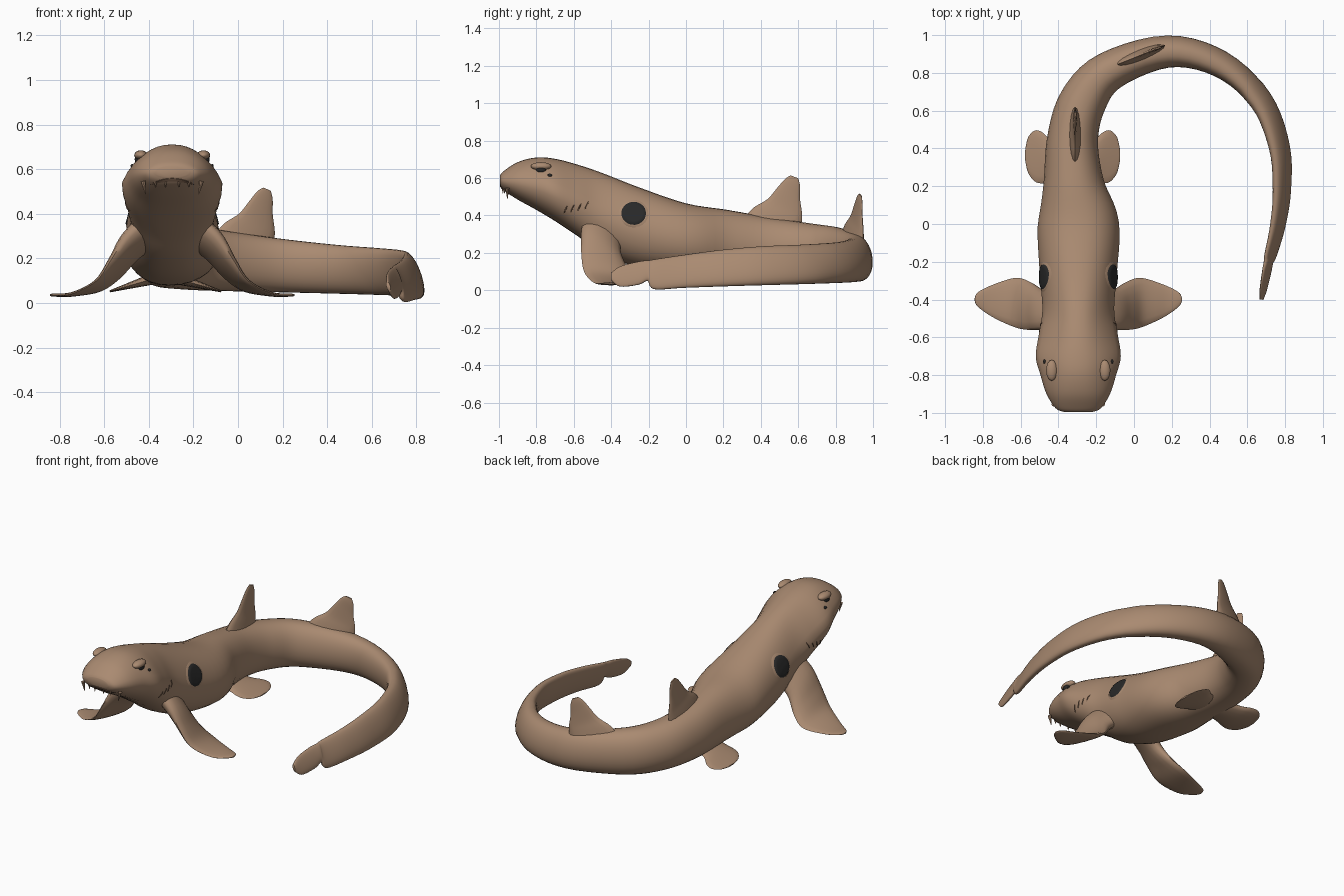
import bpy, math
from mathutils import Vector
from mathutils.bvhtree import BVHTree

if "Cube" in bpy.data.objects:
    bpy.data.objects.remove(bpy.data.objects["Cube"])

MID = -0.295  # centre line of head and trunk


def material(name, col):
    m = bpy.data.materials.new(name)
    m.diffuse_color = (*col, 1)
    m.use_nodes = True
    m.node_tree.nodes["Principled BSDF"].inputs["Base Color"].default_value = m.diffuse_color
    return m


SKIN = material("brown skin", (0.40, 0.255, 0.165))
DARK = material("black spot", (0.022, 0.022, 0.022))
SLIT = material("dark brown crease", (0.16, 0.095, 0.06))


def build(name, verts, faces, mat):
    me = bpy.data.meshes.new(name)
    me.from_pydata(verts, [], faces)
    me.materials.append(mat)
    ob = bpy.data.objects.new(name, me)
    bpy.context.collection.objects.link(ob)
    bpy.ops.object.select_all(action='DESELECT')
    ob.select_set(True)
    bpy.context.view_layer.objects.active = ob
    bpy.ops.object.mode_set(mode='EDIT')
    bpy.ops.mesh.select_all(action='SELECT')
    bpy.ops.mesh.normals_make_consistent(inside=False)
    bpy.ops.object.mode_set(mode='OBJECT')
    bpy.ops.object.shade_smooth_by_angle(angle=math.radians(60))
    return ob


def spline(rows, steps):
    """Catmull-Rom through rows of equal-length number tuples."""
    rows = [Vector(r) for r in rows]
    out = []
    for i in range(len(rows) - 1):
        p0, p1 = rows[max(i - 1, 0)], rows[i]
        p2, p3 = rows[i + 1], rows[min(i + 2, len(rows) - 1)]
        for s in range(steps):
            t = s / steps
            out.append(0.5 * (2 * p1 + (p2 - p0) * t + (2 * p0 - 5 * p1 + 4 * p2 - p3) * t * t
                              + (3 * p1 - p0 - 3 * p2 + p3) * t ** 3))
    return out + [rows[-1]]


def loft(name, rings, mat):
    n = len(rings[0])
    verts = [v for r in rings for v in r]
    faces = [(i * n + j, i * n + (j + 1) % n, (i + 1) * n + (j + 1) % n, (i + 1) * n + j)
             for i in range(len(rings) - 1) for j in range(n)]
    faces += [tuple(range(n)), tuple(range(len(verts) - n, len(verts)))]
    return build(name, verts, faces, mat)


# Head and trunk profile: y, bottom, top, half width
trunk = [(-0.995, 0.565, 0.615, 0.075), (-0.975, 0.535, 0.637, 0.12), (-0.9, 0.485, 0.685, 0.168),
         (-0.8, 0.43, 0.71, 0.2), (-0.7, 0.37, 0.703, 0.225), (-0.58, 0.29, 0.672, 0.208),
         (-0.45, 0.2, 0.628, 0.19), (-0.25, 0.12, 0.55, 0.205), (0, 0.085, 0.465, 0.215)]
# Curled tail: x, y, top, half width
tail = [(-0.32, 0.22, 0.43, 0.16), (-0.325, 0.45, 0.39, 0.135), (-0.27, 0.65, 0.36, 0.125),
        (-0.13, 0.81, 0.335, 0.105), (0.18, 0.913, 0.29, 0.085), (0.46, 0.845, 0.26, 0.07),
        (0.67, 0.655, 0.245, 0.055), (0.768, 0.41, 0.235, 0.045), (0.782, 0.18, 0.215, 0.037),
        (0.76, -0.01, 0.19, 0.03), (0.722, -0.165, 0.167, 0.022)]
# Notched tail tip: y, bottom, top
tip = [(-0.2, 0.05, 0.16), (-0.25, 0.03, 0.155), (-0.35, 0.02, 0.13), (-0.4, 0.055, 0.095)]

stations = [(MID, y, lo, hi, w) for y, lo, hi, w in trunk]
stations += [(x, y, 0.077 - 0.0071 * i, hi, w) for i, (x, y, hi, w) in enumerate(tail)]
stations += [(0.75 + 0.19 * y, y, lo, hi, 0.03 + 0.052 * y) for y, lo, hi in tip]
path = spline(stations, 5)
rings = []
for i, (x, y, lo, hi, w) in enumerate(path):
    a, b = path[max(i - 1, 0)], path[min(i + 1, len(path) - 1)]
    t = Vector((b[0] - a[0], b[1] - a[1])).normalized()
    narrow = 0.1 + 0.25 * math.exp(-((y + 0.6) / 0.35) ** 2) * (x < 0)  # flatter crown
    lean = 0.15 * max(0, x) * (hi - lo)  # tail keel swings outward
    lean *= 1.3 if x > 0.6 else 1
    ring = []
    for k in range(32):
        ang = 2 * math.pi * k / 32
        c, s = [math.copysign(abs(v) ** 0.87, v) for v in (math.cos(ang), math.sin(ang))]
        off = w * c * (1 - narrow * max(0, s)) - lean * s
        ring.append(Vector((x - t.y * off, y + t.x * off, (lo + hi) / 2 + (hi - lo) / 2 * s)))
    rings.append(ring)
body = loft("body", rings, SKIN)
tree = BVHTree.FromPolygons([v.co for v in body.data.vertices],
                            [p.vertices[:] for p in body.data.polygons])


def blade(name, rows):
    """Fin: rows of leading point, trailing point, thickness."""
    rows = spline(rows, 5)
    rings = []
    for i, r in enumerate(rows):
        p, q = rows[max(i - 1, 0)], rows[min(i + 1, len(rows) - 1)]
        a, b = Vector(r[0:3]), Vector(r[3:6])
        grow = Vector(q[0:3]) + Vector(q[3:6]) - Vector(p[0:3]) - Vector(p[3:6])
        n = (b - a).cross(grow).normalized()
        rings.append([(a + b) / 2 + (a - b) / 2 * math.cos(u) + n * r[6] / 2 * math.sin(u)
                      for u in [2 * math.pi * k / 16 for k in range(16)]])
    return loft(name, rings, SKIN)


# Walking front fins: distance out, lead y, lead z, trail y, trail z, thickness
pectoral = [(0.1, -0.545, 0.4, -0.34, 0.28, 0.12), (0.2, -0.56, 0.31, -0.35, 0.2, 0.1),
            (0.27, -0.56, 0.2, -0.31, 0.11, 0.065), (0.34, -0.545, 0.1, -0.285, 0.055, 0.038),
            (0.45, -0.495, 0.042, -0.32, 0.036, 0.02), (0.53, -0.44, 0.036, -0.36, 0.036, 0.014),
            (0.548, -0.41, 0.036, -0.39, 0.036, 0.008)]
# Flat rear fins: distance out, lead y, trail y
pelvic = [(0.02, 0.22, 0.4), (0.11, 0.22, 0.44), (0.16, 0.215, 0.485),
          (0.2, 0.225, 0.495), (0.235, 0.27, 0.46), (0.25, 0.33, 0.4)]
for side, label in ((-1, "left"), (1, "right")):
    blade(label + "_front_fin", [(MID + side * d, ly, lz, MID + side * (d - 0.12 * (lz - tz) * 2), ty, tz, th)
                                 for d, ly, lz, ty, tz, th in pectoral])
    blade(label + "_rear_fin", [(MID - 0.03 + side * d, ly, 0.125 - 0.29 * d,
                                 MID - 0.03 + side * d, ty, 0.125 - 0.29 * d, 0.064 - 0.22 * d)
                                for d, ly, ty in pelvic])

# Back fins: lead distance, lead height, trail distance, trail height, thickness
dorsal = [(0, -0.06, 0.33, -0.06, 0.075), (0.07, 0.03, 0.335, 0, 0.05),
          (0.15, 0.09, 0.335, 0.04, 0.032), (0.205, 0.16, 0.325, 0.11, 0.022),
          (0.245, 0.21, 0.325, 0.18, 0.016), (0.275, 0.232, 0.315, 0.222, 0.008)]


def back_fin(name, start, heading, drop, scale):
    d = Vector((math.sin(heading), math.cos(heading), -drop)) * scale
    o, up = Vector(start), Vector((0, 0, scale))
    blade(name, [(*(o + d * a + up * h), *(o + d * b + up * g), th * scale)
                 for a, h, b, g, th in dorsal])


back_fin("first_back_fin", (-0.312, 0.285, 0.415), 0, 0.12, 1)
back_fin("second_back_fin", (-0.125, 0.83, 0.335), 1.19, 0.13, 0.93)


def patch(name, hit, ru, rv, tilt, lift, mat, rings=5, seg=28):
    """Thin oval plate that follows the body surface."""
    verts, faces = [], []
    for i in range(rings + 1):
        for k in range(seg):
            ang = 2 * math.pi * k / seg
            u, v = ru * i / rings * math.cos(ang), rv * i / rings * math.sin(ang)
            co, no = hit(u * math.cos(tilt) - v * math.sin(tilt), u * math.sin(tilt) + v * math.cos(tilt))
            verts.append(co + no * (lift if i < rings else -0.004))
    for i in range(rings):
        for k in range(seg):
            m = (k + 1) % seg
            faces.append((i * seg + k, i * seg + m, (i + 1) * seg + m, (i + 1) * seg + k))
    return build(name, verts, faces, mat)


def surface(origin, along):
    co, no, _, _ = tree.ray_cast(Vector(origin), Vector(along))
    return co, (no if no.dot(Vector(along)) < 0 else -no)


def side_hit(side, y, z):
    return lambda u, v: surface((MID + side * 0.4, y + u, z + v), (-side, 0, 0))


def ball(name, loc, scale, mat):
    bpy.ops.mesh.primitive_uv_sphere_add(segments=16, ring_count=10, radius=1, location=loc)
    ob = bpy.context.object
    ob.name, ob.scale = name, scale
    ob.data.materials.append(mat)
    bpy.ops.object.shade_smooth()


def spike(name, loc, r, h, tilt):
    bpy.ops.mesh.primitive_cone_add(vertices=8, radius1=r, radius2=0.001, depth=h, location=loc,
                                    rotation=(math.pi, tilt, 0))
    bpy.context.object.name = name
    bpy.context.object.data.materials.append(SKIN)
    bpy.ops.object.shade_smooth_by_angle()


for side, label in ((-1, "left"), (1, "right")):
    # Shoulder spot with a raised rim
    hit = side_hit(side, -0.28, 0.41)
    patch(label + "_spot_rim", hit, 0.088, 0.082, 0, 0.004, SKIN)
    patch(label + "_spot", hit, 0.075, 0.07, 0, 0.009, DARK)
    # Gill slits
    for k in range(4):
        patch(f"{label}_gill_{k + 1}", side_hit(side, -0.645 + 0.038 * k, 0.43 + 0.008 * k),
              0.005, 0.036, -0.45, 0.003, SLIT, 2, 14)
    # Eye, brow and breathing hole
    co, no = side_hit(side, -0.775, 0.645)(0, 0)
    ball(label + "_brow", co + Vector((-side * 0.012, 0, 0.018)), (0.03, 0.055, 0.022), SKIN)
    ball(label + "_eye", co, (0.016, 0.027, 0.022), DARK)
    co, no = side_hit(side, -0.728, 0.615)(0, 0)
    ball(label + "_breathing_hole", co, (0.007, 0.012, 0.009), DARK)
    # Whisker and teeth
    spike(label + "_whisker", (MID + side * 0.125, -0.955, 0.517), 0.011, 0.06, side * 0.2)
    for k, dx in enumerate((0.03, 0.075)):
        spike(f"{label}_tooth_{k + 1}", (MID + side * dx, -0.985 + dx * 0.2, 0.535), 0.008, 0.035, 0)

# Curved mouth crease under the snout
patch("mouth", lambda u, v: surface((MID + u, -1.3, 0.553 - 2.2 * u * u + v), (0, 1, 0)),
      0.115, 0.008, 0, 0.003, SLIT)
